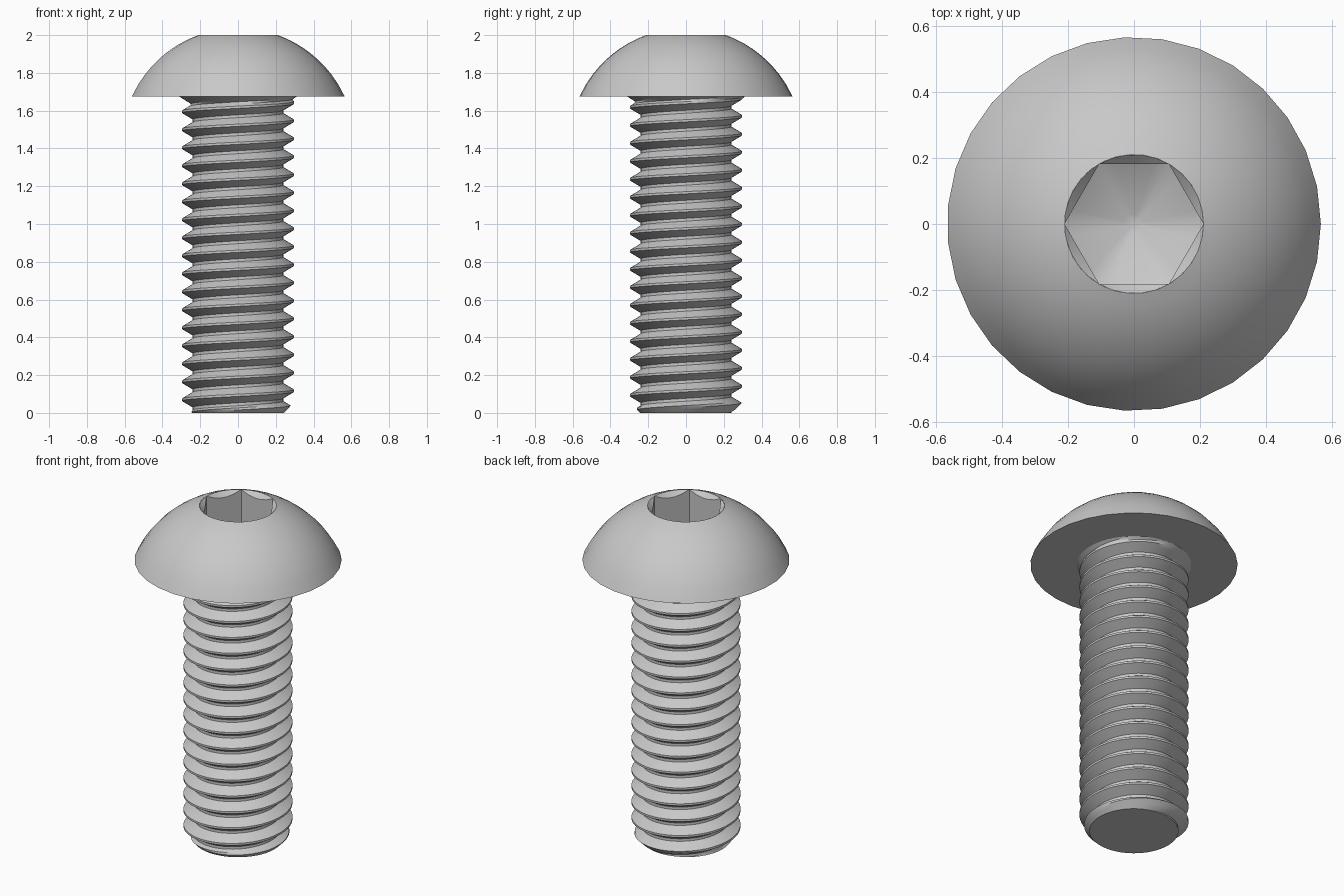
import bpy
import bmesh
from math import cos, sin, pi, radians, sqrt

if "Cube" in bpy.data.objects:
    bpy.data.objects.remove(bpy.data.objects["Cube"])

steel = bpy.data.materials.new("grey_steel")
steel.use_nodes = True
GREY = (0.58, 0.58, 0.58, 1)
steel.diffuse_color = GREY
steel.node_tree.nodes["Principled BSDF"].inputs["Base Color"].default_value = GREY

TOP = 2.0            # top of head
SEAT = 1.675         # underside of head
RIM = 0.565          # head radius
MAJOR, MINOR = 0.297, 0.24
PITCH = 0.0953
PHASE = 0.022        # crest height at angle zero
APOTHEM = 0.182      # hex socket
CORNER = APOTHEM / cos(pi / 6)


def loft(name, rings, cap_bottom=False):
    """Skin successive point rings, the last point of each meeting the first."""
    bm = bmesh.new()
    rows = [[bm.verts.new(p) for p in ring] for ring in rings]
    for a, b in zip(rows, rows[1:]):
        for j in range(len(a) - 1):
            bm.faces.new((a[j], a[j + 1], b[j + 1], b[j]))
    bmesh.ops.remove_doubles(bm, verts=bm.verts[:], dist=1e-5)
    bmesh.ops.dissolve_degenerate(bm, edges=bm.edges[:], dist=1e-5)
    if cap_bottom:
        rim = [e for e in bm.edges
               if e.is_boundary and all(v.co.z < 1e-4 for v in e.verts)]
        caps = bmesh.ops.holes_fill(bm, edges=rim, sides=0)["faces"]
        for f in caps:
            f.normal_update()
            if f.normal.z > 0:
                f.normal_flip()
    mesh = bpy.data.meshes.new(name)
    bm.to_mesh(mesh)
    bm.free()
    mesh.materials.append(steel)
    ob = bpy.data.objects.new(name, mesh)
    bpy.context.collection.objects.link(ob)
    bpy.ops.object.select_all(action='DESELECT')
    ob.select_set(True)
    bpy.context.view_layer.objects.active = ob
    bpy.ops.object.shade_smooth_by_angle(angle=radians(30))
    return ob


def polar_ring(n, point):
    """Ring from a function that gives radius and height at an angle."""
    ring = []
    for j in range(n + 1):
        t = 2 * pi * j / n
        r, z = point(t)
        ring.append((r * cos(t), r * sin(t), z))
    return ring


# Button head: flat seat, then a spherical dome up to the socket mouth
centre = (TOP + SEAT - (RIM**2 - CORNER**2) / (TOP - SEAT)) / 2
ball = sqrt(RIM**2 + (SEAT - centre)**2)
profile = [(0.2, SEAT)]
STEPS = 10
for i in range(STEPS + 1):
    r = RIM + (CORNER - RIM) * i / STEPS
    profile.append((r, centre + sqrt(ball**2 - r**2)))
loft("button_head", [polar_ring(31, lambda t, p=p: p) for p in profile])


# Hex socket: conical chamfer, six walls and a drilled conical floor
def hex_radius(t):
    return APOTHEM / cos(t % (pi / 3) - pi / 6)


def chamfer_edge(t):
    r = hex_radius(t)
    return r, TOP - (CORNER - r)


loft("hex_socket", [
    polar_ring(30, lambda t: (CORNER, TOP)),
    polar_ring(30, chamfer_edge),
    polar_ring(30, lambda t: (hex_radius(t), 1.8)),
    polar_ring(30, lambda t: (0.03, 1.715)),
    polar_ring(30, lambda t: (0, 1.715)),
])


# Threaded shank: rows follow the helix, with end chamfer and neck fillet
CREST, ROOT = 0.0625, 0.42


def shank_radius(t, z):
    f = ((z - PHASE) / PITCH - t / (2 * pi)) % 1
    d = min(f, 1 - f)
    k = min(1, max(0, (d - CREST) / (ROOT - CREST)))
    r = MAJOR + (MINOR - MAJOR) * k
    r = min(r, 0.243 + z)
    return max(r, 0.312 - 1.6 * (SEAT - z))


def helix_row(turn):
    def point(t):
        z = PHASE + PITCH * (turn + t / (2 * pi))
        z = min(SEAT, max(0, z))
        return shank_radius(t, z), z
    return polar_ring(64, point)


fractions = [-CREST, CREST, 0.18, 0.3, ROOT, 0.5, 1 - ROOT, 0.7, 0.82]
loft("threaded_shank",
     [helix_row(n + f) for n in range(-2, 19) for f in fractions],
     cap_bottom=True)
